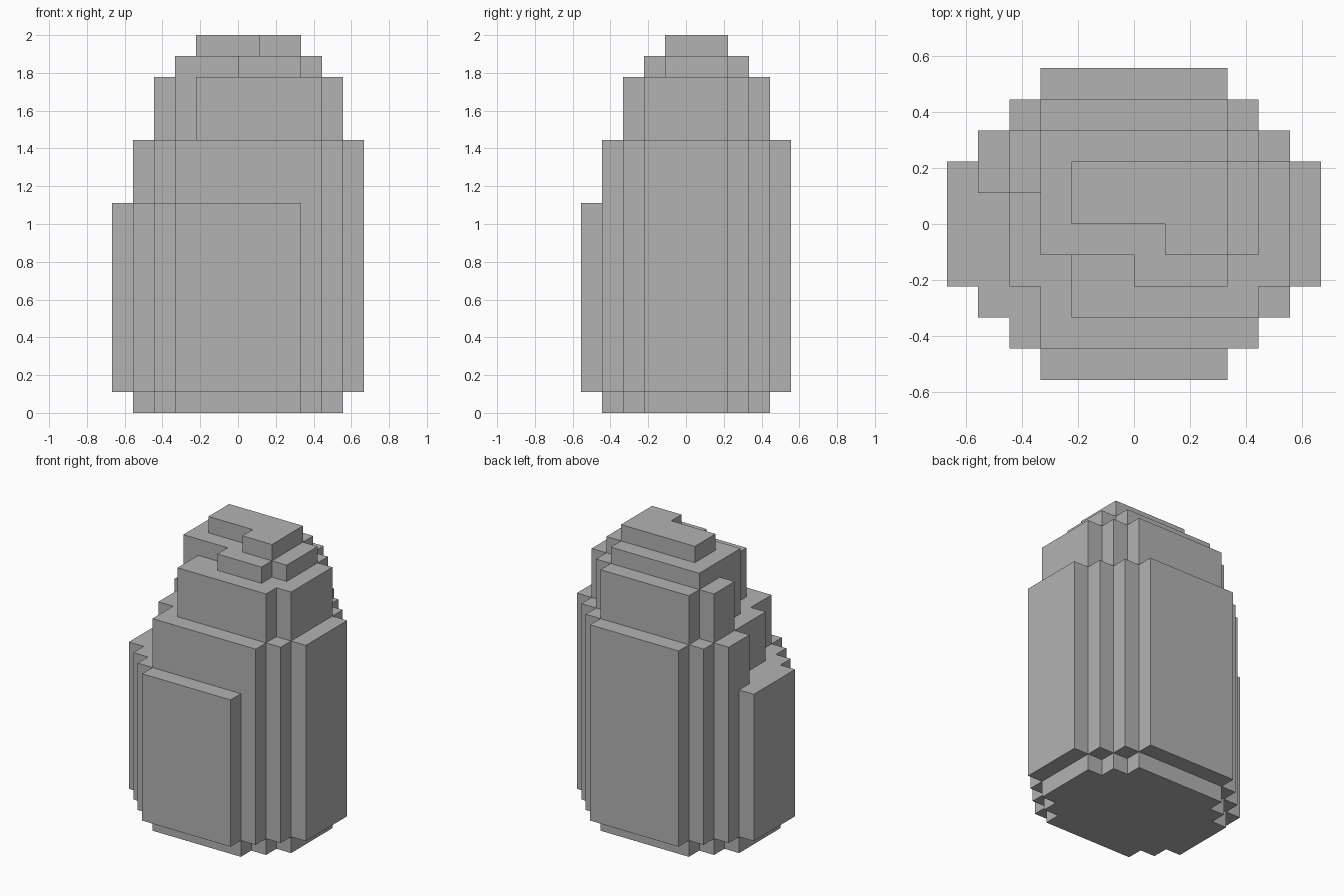
import bpy
import bmesh

cube = bpy.data.objects.get("Cube")
if cube:
    bpy.data.objects.remove(cube)

U = 2 / 18  # size of one block

stone = bpy.data.materials.new("stone grey")
stone.use_nodes = True
GREY = (0.45, 0.45, 0.45, 1)
stone.diffuse_color = GREY
stone.node_tree.nodes["Principled BSDF"].inputs["Base Color"].default_value = GREY


def tier(name, bottom, top, bands, back):
    """Extrude a stepped outline; bands are (front y, left x, right x), front to back."""
    ends = [b[0] for b in bands[1:]] + [back]
    outline = []
    for (y, _, right), end in zip(bands, ends):
        outline += [(right, y), (right, end)]
    for (y, left, _), end in reversed(list(zip(bands, ends))):
        outline += [(left, end), (left, y)]
    # drop points in the middle of straight walls
    count = len(outline)
    corners = []
    for i, (x, y) in enumerate(outline):
        px, py = outline[i - 1]
        nx, ny = outline[(i + 1) % count]
        if (x - px) * (ny - y) != (y - py) * (nx - x):
            corners.append((x, y))

    bm = bmesh.new()
    base = bm.faces.new([bm.verts.new((x * U, y * U, bottom * U)) for x, y in corners])
    lid = bmesh.ops.extrude_face_region(bm, geom=[base], use_keep_orig=True)["geom"]
    for v in lid:
        if isinstance(v, bmesh.types.BMVert):
            v.co.z = top * U
    bmesh.ops.recalc_face_normals(bm, faces=bm.faces)
    mesh = bpy.data.meshes.new(name)
    bm.to_mesh(mesh)
    bm.free()
    mesh.materials.append(stone)
    bpy.context.collection.objects.link(bpy.data.objects.new(name, mesh))


# symmetric foot and main body
tier("foot", 0, 1, [(-4, -3, 3), (-3, -4, 4), (-2, -5, 5), (2, -4, 4), (3, -3, 3)], 4)
tier("lower_body", 1, 10, [(-5, -3, 3), (-4, -4, 4), (-3, -5, 5), (-2, -6, 6),
                           (2, -5, 5), (3, -4, 4), (4, -3, 3)], 5)

# upper tiers, chipped away at the front right corner
tier("upper_body", 10, 13, [(-4, -3, 4), (-3, -3, 5), (-2, -4, 6), (1, -5, 6),
                            (2, -5, 5), (3, -4, 4), (4, -3, 3)], 5)
tier("shoulder", 13, 16, [(-3, -2, 4), (-2, -2, 5), (-1, -3, 5), (1, -4, 5),
                          (2, -4, 4), (3, -3, 3)], 4)
tier("upper_step", 16, 17, [(-2, 0, 3), (-1, -3, 4), (2, -3, 3)], 3)
tier("cap", 17, 18, [(-1, 1, 3), (0, -2, 3)], 2)
